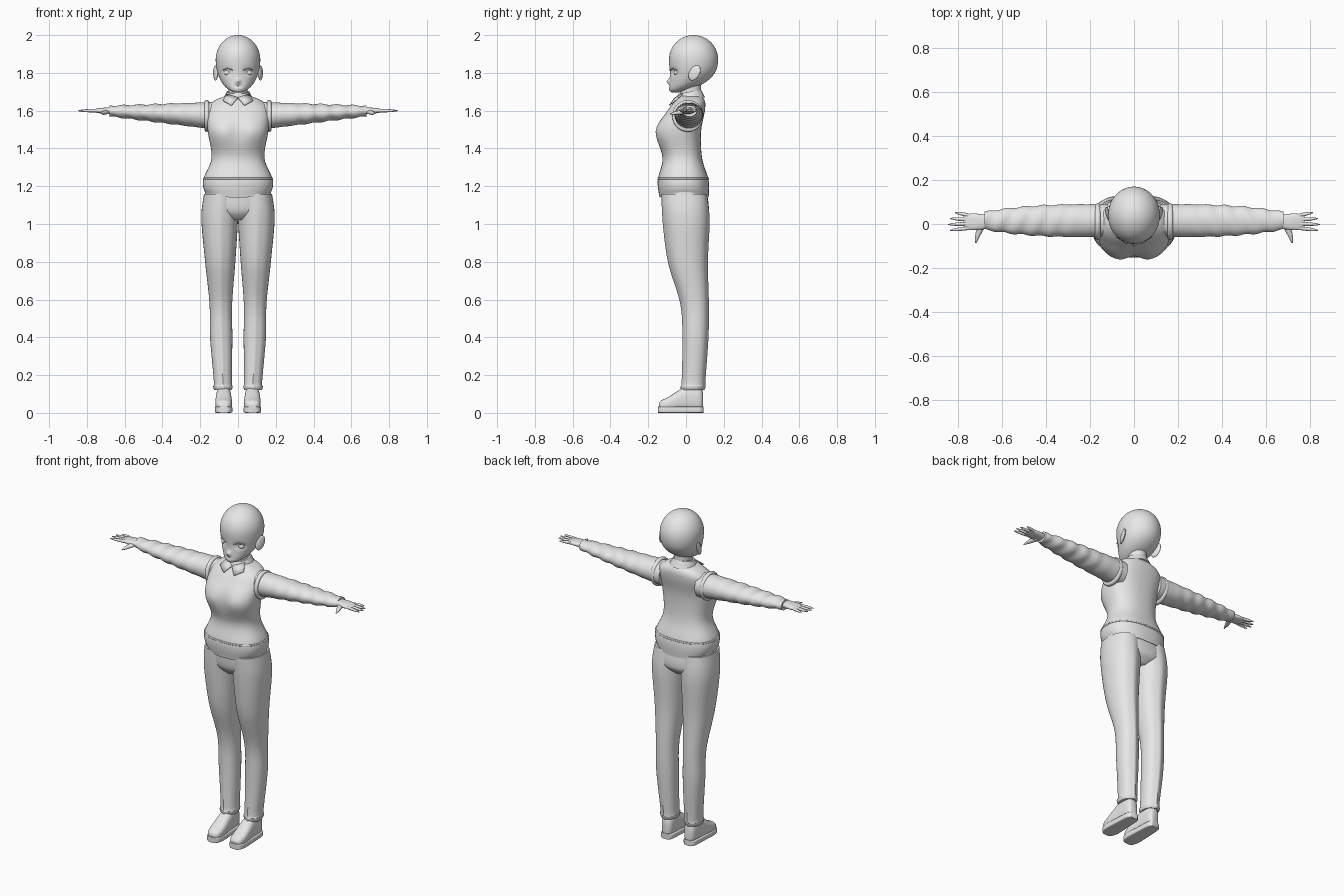
import bpy, bmesh
from math import sin, cos, pi, exp, copysign
from mathutils import Vector

cube = bpy.data.objects.get("Cube")
if cube:
    bpy.data.objects.remove(cube, do_unlink=True)

GREY = (.8, .8, .8, 1)
clay = bpy.data.materials.new("plain_grey")
clay.use_nodes = True
clay.diffuse_color = GREY
clay.node_tree.nodes["Principled BSDF"].inputs["Base Color"].default_value = GREY


def finish(name, bm, mirror=False):
    bmesh.ops.recalc_face_normals(bm, faces=bm.faces)
    mesh = bpy.data.meshes.new(name)
    bm.to_mesh(mesh)
    bm.free()
    mesh.materials.append(clay)
    ob = bpy.data.objects.new(name, mesh)
    bpy.context.collection.objects.link(ob)
    bpy.ops.object.select_all(action='DESELECT')
    ob.select_set(True)
    bpy.context.view_layer.objects.active = ob
    bpy.ops.object.shade_smooth_by_angle(angle=pi / 4)
    if mirror:
        ob.modifiers.new("Mirror", 'MIRROR').use_mirror_merge = False
    return ob


def hill(distance, width):
    return exp(-(distance / width) ** 2)


def spline(p, q, r, s, t):
    # Smooth value between q and r
    enter, leave = (r - p) / 2, (s - q) / 2
    bend = 3 * (r - q) - 2 * enter - leave
    twist = enter + leave - 2 * (r - q)
    return q + t * (enter + t * (bend + t * twist))


def smooth_rings(rings, steps):
    padded = [rings[0], *rings, rings[-1]]
    out = []
    for group in zip(padded, padded[1:], padded[2:], padded[3:]):
        for k in range(steps):
            out.append([spline(*values, k / steps) for values in zip(*group)])
    return out + [rings[-1]]


# A ring is: place along the axis, then centre and half size in two directions
def upright(along, across, front):
    return Vector((across, front, along))


def sideways(along, front, height):
    return Vector((along, front, height))


def lengthwise(along, across, height):
    return Vector((across, along, height))


def loft(name, rings, place, power=2, segs=48, steps=6, shape=None, mirror=False):
    bm = bmesh.new()
    loops = []
    for along, a, half_a, b, half_b in smooth_rings(rings, steps):
        loop = []
        for i in range(segs):
            turn = 2 * pi * i / segs
            u, v = (copysign(abs(f) ** (2 / power), f) for f in (cos(turn), sin(turn)))
            p = place(along, a + half_a * u, b + half_b * v)
            if shape:
                shape(p, u, v)
            loop.append(bm.verts.new(p))
        loops.append(loop)
    for low, high in zip(loops, loops[1:]):
        for i in range(segs):
            bm.faces.new((low[i - 1], low[i], high[i], high[i - 1]))
    bm.faces.new(loops[0])
    bm.faces.new(loops[-1])
    return finish(name, bm, mirror)


def band(name, ring, place, width, thickness, **options):
    # Raised rounded strip around a cross-section
    along, a, half_a, b, half_b = ring
    rings = []
    for i in range(5):
        lift = thickness * sin(pi * i / 4)
        rings.append((along - width * cos(pi * i / 4), a, half_a + lift, b, half_b + lift))
    return loft(name, rings, place, steps=2, **options)


def ball(name, centre, size, segs=24, shape=None, mirror=False):
    bm = bmesh.new()
    bmesh.ops.create_uvsphere(bm, u_segments=segs, v_segments=segs * 2 // 3, radius=1)
    bmesh.ops.scale(bm, vec=size, verts=bm.verts)
    bmesh.ops.translate(bm, vec=centre, verts=bm.verts)
    if shape:
        for vert in bm.verts:
            shape(vert.co)
    return finish(name, bm, mirror)


# Head: a ball drawn down and forward to the chin, with face details pressed in
def face(p):
    is_front = p.y < 0
    drop = max(0, (1.87 - p.z) / .13)
    p.y -= .1 * drop ** 3
    p.z -= .045 * drop
    if is_front:
        socket = hill(abs(p.x) - .055, .026) * hill(p.z - 1.805, .018)
        nose = hill(p.x, .012) * hill(p.z - 1.755, .014)
        mouth = hill(p.x, .02) * hill(p.z - 1.73, .005)
        p.y += .011 * socket - .016 * nose + .004 * mouth


def flare(p):
    p.x += .3 * (p.y - .05)
    p.y += .3 * (p.z - 1.8)


ball("head", (0, .04, 1.87), (.118, .13, .13), segs=96, shape=face)
ball("ear", (.12, .045, 1.8), (.01, .03, .04), shape=flare, mirror=True)
ball("eye", (.055, -.05, 1.8), (.02, .015, .015), mirror=True)
loft("upper_eyelid", [(.055 + .025 * t, .015 * t - .066, .007, 1.823 - .008 * t * t, .002)
                      for t in (-1, 0, 1)], sideways, segs=12, mirror=True)
loft("neck", [(1.64, 0, .05, .02, .06), (1.77, 0, .05, .03, .05)], upright)


# Knitted vest with a shaped chest and a hem that rises at the sides
def chest(p, u, v):
    if v < 0:
        p.y += .024 * v * v * hill(p.x, .045) * hill(p.z - 1.49, .07)
    p.z += .018 * u * u * hill(p.z - 1.14, .03)


loft("vest", [(1.14, 0, .17, -.01, .13), (1.23, 0, .185, -.015, .135), (1.35, 0, .14, -.02, .105),
              (1.49, 0, .16, -.045, .125), (1.6, 0, .165, 0, .1), (1.65, 0, .13, .02, .08),
              (1.68, 0, .06, .02, .06)], upright, power=2.4, shape=chest)
band("hem_seam", (1.24, 0, .183, -.015, .134), upright, .005, .003, power=2.4)
band("armhole_trim", (.165, .01, .075, 1.572, .076), sideways, .012, .008, mirror=True)


# Shirt collar: a standing band and two pointed flaps
def slope(p, u, v):
    p.z += .01 * v


loft("collar_band", [(1.66, 0, .08, .02, .08), (1.7, 0, .06, .02, .06)], upright, shape=slope)
bm = bmesh.new()
corners = (0, -.06, 1.67), (.035, -.09, 1.63), (.08, -.06, 1.655), (.06, -.02, 1.69)
bm.faces.new([bm.verts.new(p) for p in corners])
bmesh.ops.triangulate(bm, faces=bm.faces)
flap = finish("collar_flap", bm, mirror=True)
flap.modifiers.new("Thickness", 'SOLIDIFY').thickness = .006


# Sleeves taper to the cuff and carry soft folds
def folds(p, u, v):
    wave = .003 * sin(75 * p.x + 2 * u) * min(1, max(0, 5 * p.x - 1))
    p.z += wave * v
    p.y += wave * u


loft("sleeve", [(.12 + .56 * t, .015, .075 - .035 * t ** 3, 1.573 + .025 * t, .073 - .045 * t)
                for t in (i / 8 for i in range(9))], sideways, shape=folds, mirror=True)

# Hands with four spread fingers and a thumb
loft("palm", [(.66, .01, .03, 1.6, .018), (.73, .01, .038, 1.6, .014), (.775, .01, .03, 1.6, .005)],
     sideways, power=2.5, mirror=True)
for i, finger in enumerate(("index", "middle", "ring", "little")):
    root, tip = .019 * i - .018, .846 - .008 * (i - 1) ** 2
    loft(finger + "_finger",
         [(.75 + (tip - .75) * t, root + .008 * (i - 1.4) * t, .009 - .007 * t ** 3,
           1.6, .009 - .007 * t ** 3) for t in (0, .5, .8, 1)], sideways, segs=12, mirror=True)
loft("thumb", [(0, .69, .02, 1.595, .012), (-.05, .71, .012, 1.588, .01),
               (-.086, .72, .003, 1.583, .003)], lengthwise, segs=16, mirror=True)


# Trousers: hips, and legs pressed to a fold front and back
def pressed(p, u, v):
    fold = max(0, 1 - 3 * abs(u)) * min(1, max(0, 7 - 6 * p.z))
    p.y += copysign(.006 * fold, v)


loft("hips", [(1.02, 0, .05, 0, .08), (1.07, 0, .17, 0, .12), (1.17, 0, .175, -.01, .12)],
     upright, power=2.3)
loft("trouser_leg", [(1.16, .09, .09, -.01, .12), (1.03, .097, .097, 0, .12), (.8, .094, .08, .01, .1),
                     (.58, .091, .06, .045, .07), (.4, .089, .059, .05, .063),
                     (.17, .08, .048, .04, .057), (.14, .08, .052, .037, .061),
                     (.12, .08, .045, .036, .055)], upright, power=2.2, shape=pressed, mirror=True)

# Shoes on flat soles
shoe = [(-.144, .076, .02, .036, .014), (-.13, .076, .036, .04, .026), (-.09, .076, .044, .048, .038),
        (0, .076, .04, .075, .065), (.07, .076, .035, .075, .065), (.09, .076, .02, .065, .045)]
loft("shoe", shoe, lengthwise, power=2.6, mirror=True)
loft("sole", [(y * 1.03, x, half + .003, .017, .017) for y, x, half, z, tall in shoe],
     lengthwise, power=6, mirror=True)
